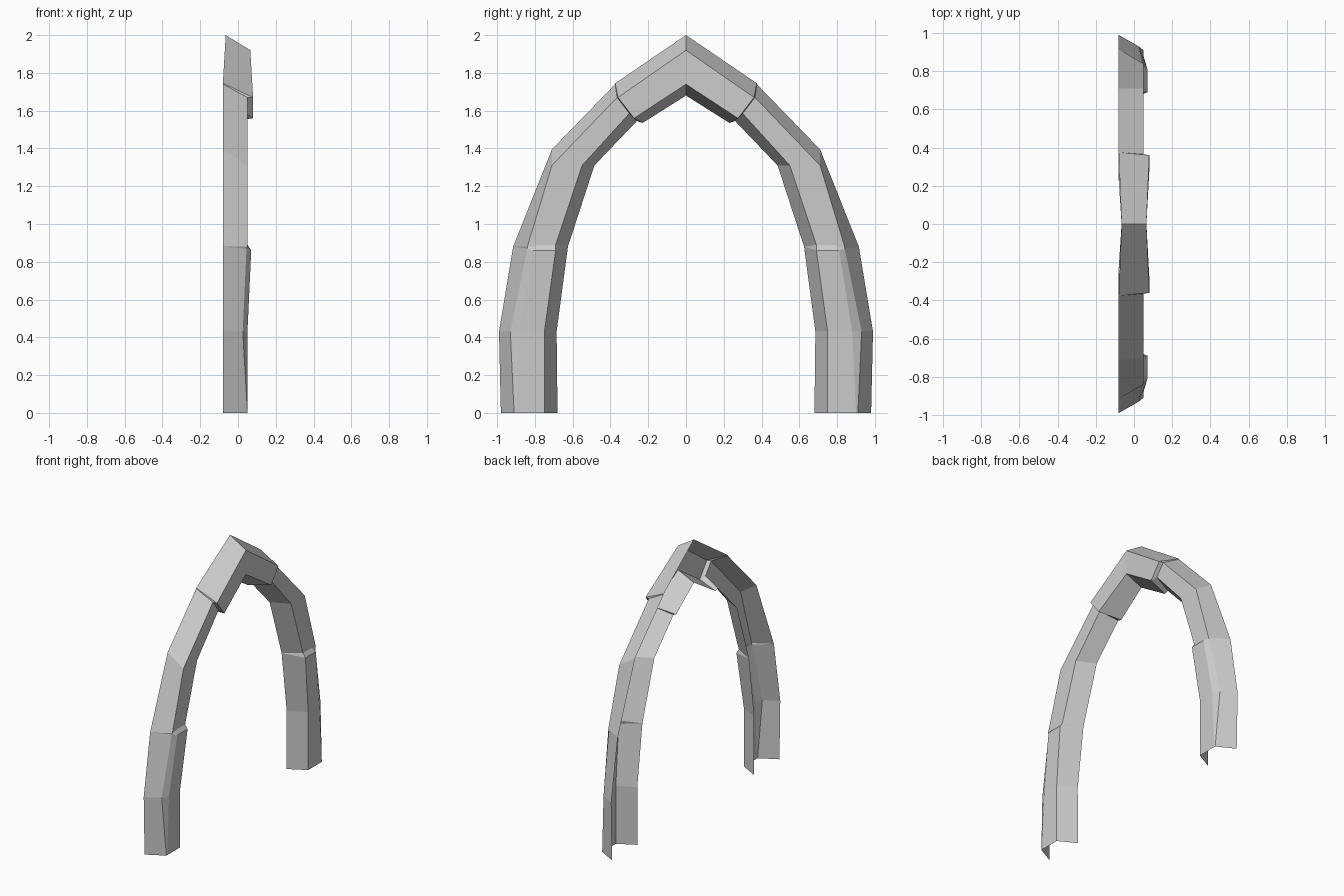
import bpy, bmesh

if "Cube" in bpy.data.objects:
    bpy.data.objects.remove(bpy.data.objects["Cube"])


def open_channel(name, rings):
    """Skin a row of open cross-sections, mirrored across y = 0."""
    bm = bmesh.new()
    rows = [[bm.verts.new(p) for p in ring] for ring in rings]
    for a, b in zip(rows, rows[1:]):
        for i in range(len(a) - 1):
            bm.faces.new((a[i], a[i + 1], b[i + 1], b[i]))
    bmesh.ops.remove_doubles(bm, verts=bm.verts, dist=0.0005)
    bmesh.ops.recalc_face_normals(bm, faces=bm.faces)
    # the channel opens to the back, so its front faces must look along +x
    if sum(f.normal.x * f.calc_area() for f in bm.faces) < 0:
        bmesh.ops.reverse_faces(bm, faces=bm.faces)
    me = bpy.data.meshes.new(name)
    bm.to_mesh(me)
    bm.free()
    ob = bpy.data.objects.new(name, me)
    bpy.context.collection.objects.link(ob)
    m = ob.modifiers.new("both_sides", 'MIRROR')
    m.use_axis = (False, True, False)
    return ob


# Sections run: outer back, outer front, front bevel, inner front, inner back
# Lower leg with a raised front that ends in a small ledge
lower = [
    [(-.08, .98, 0), (.05, .91, 0), (.05, .90, 0), (.05, .75, 0), (-.08, .68, 0)],
    [(-.08, .99, .43), (.025, .93, .43), (.05, .88, .43), (.05, .75, .43), (-.08, .685, .43)],
    [(-.08, .915, .88), (.045, .84, .87), (.07, .81, .86), (.07, .69, .86), (-.08, .625, .88)],
    [(-.08, .915, .88), (.05, .84, .88), (.05, .79, .89), (.05, .69, .89), (-.08, .625, .88)],
]
open_channel("lower_legs", lower)

# Curved upper leg
upper = [
    [(-.08, .915, .88), (.05, .84, .88), (.05, .69, .89), (-.08, .625, .88)],
    [(-.08, .71, 1.395), (.05, .71, 1.31), (.05, .55, 1.31), (-.08, .485, 1.31)],
    [(-.08, .375, 1.74), (.05, .365, 1.67), (.05, .30, 1.585), (-.08, .26, 1.545)],
]
# Peak piece, with a step where it overlaps the upper leg
peak = [
    upper[-1],
    [(-.08, .375, 1.745), (.08, .36, 1.67), (.08, .275, 1.56), (-.08, .23, 1.535)],
    [(-.065, 0, 2.0), (.065, 0, 1.92), (.065, 0, 1.74), (-.065, 0, 1.68)],
]
open_channel("upper_legs", upper)
open_channel("arch_peak", peak)
